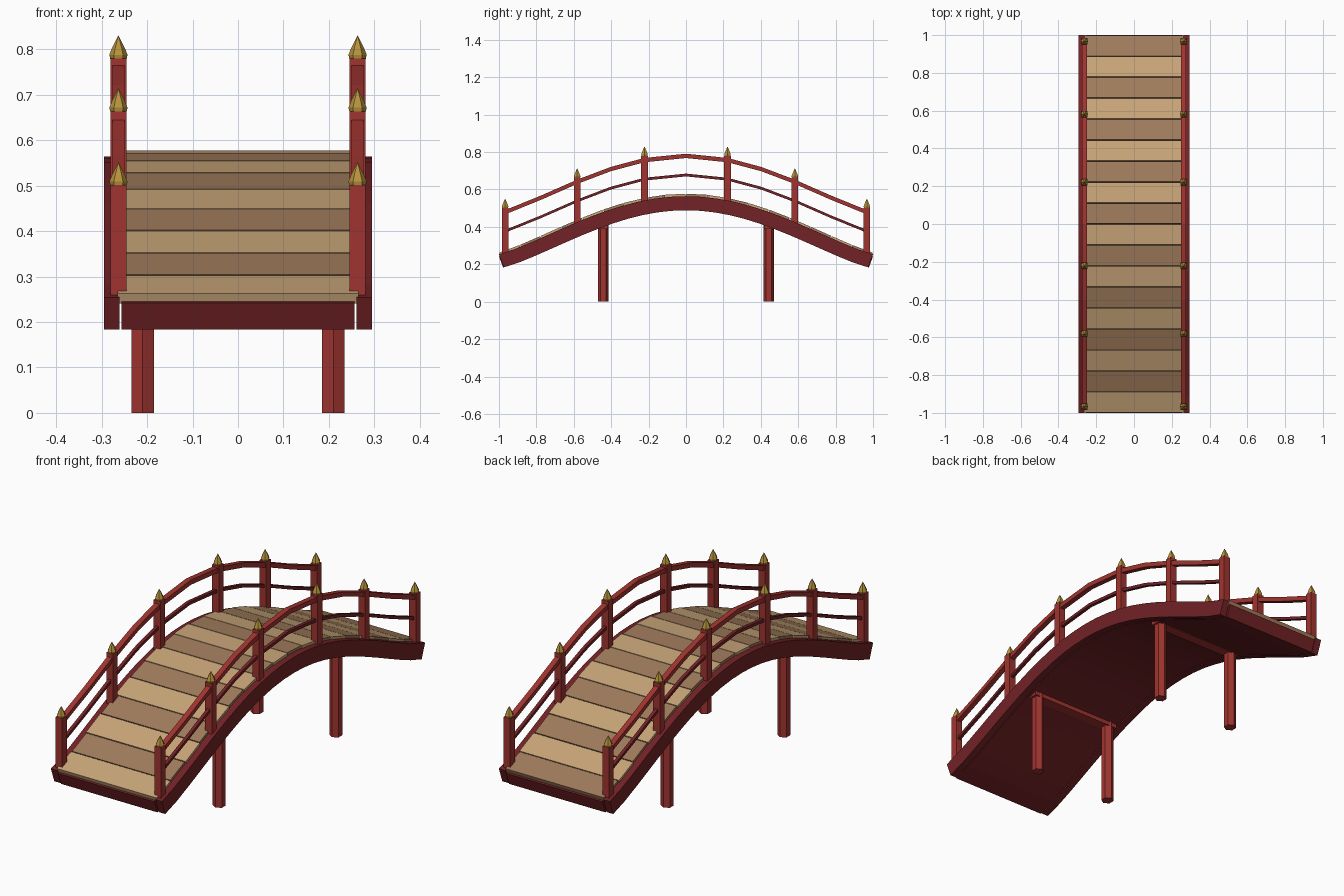
import bpy, bmesh, math
from mathutils import Matrix, Vector

if "Cube" in bpy.data.objects:
    bpy.data.objects.remove(bpy.data.objects["Cube"])


def material(name, rgb):
    m = bpy.data.materials.new(name)
    m.diffuse_color = (*rgb, 1)
    m.use_nodes = True
    m.node_tree.nodes["Principled BSDF"].inputs["Base Color"].default_value = m.diffuse_color
    return m


RED = material("red lacquer", (0.35, 0.034, 0.029))
DARK = material("dark red", (0.17, 0.016, 0.019))
LIGHT = material("light plank", (0.57, 0.37, 0.185))
BROWN = material("brown plank", (0.35, 0.20, 0.105))
GOLD = material("gold", (0.47, 0.29, 0.045))


def deck(y):
    """Height of the deck top along the arch."""
    return 0.266 + 0.31 * max(0.0, math.cos(math.pi * y / 2)) ** 1.2


def slope(y):
    y = max(-0.93, min(0.93, y))
    return (deck(y + 0.02) - deck(y - 0.02)) / 0.04


def finish(name, bm, mat):
    bmesh.ops.recalc_face_normals(bm, faces=bm.faces)
    me = bpy.data.meshes.new(name)
    bm.to_mesh(me)
    bm.free()
    me.materials.append(mat)
    ob = bpy.data.objects.new(name, me)
    bpy.context.collection.objects.link(ob)
    return ob


def loft(name, rings, mat):
    """Skin a list of rings; a one-point ring is a tip."""
    bm = bmesh.new()
    vs = [[bm.verts.new(p) for p in r] for r in rings]
    for a, b in zip(vs, vs[1:]):
        n = len(a)
        for i in range(n):
            j = (i + 1) % n
            bm.faces.new((a[i], a[j], b[0]) if len(b) == 1 else (a[i], a[j], b[j], b[i]))
    for r in (vs[0], vs[-1]):
        if len(r) > 2:
            bm.faces.new(r)
    return finish(name, bm, mat)


def box(name, loc, size, mat, tilt=0.0):
    bm = bmesh.new()
    m = Matrix.Translation(loc) @ Matrix.Rotation(tilt, 4, 'X') @ Matrix.Diagonal((*size, 1))
    bmesh.ops.create_cube(bm, size=1, matrix=m)
    return finish(name, bm, mat)


def ring(x, y, z, r, n, start=0.0):
    return [(x + r * math.cos(start + 2 * math.pi * i / n),
             y + r * math.sin(start + 2 * math.pi * i / n), z) for i in range(n)]


def arch_beam(name, x0, x1, top, depth, ys, mat, square_cut=True):
    """Beam following the arch, hung 'top' below the deck surface."""
    rings = []
    for y in ys:
        s = slope(y)
        d = Vector((0, -s, 1)).normalized() * depth if square_cut else Vector((0, 0, depth))
        z = deck(y) - top
        rings.append([(x0, y, z), (x1, y, z), (x1, y - d.y, z - d.z), (x0, y - d.y, z - d.z)])
    return loft(name, rings, mat)


# Soffit slab under the planks
fine = [-1 + i / 12 for i in range(25)]
arch_beam("deck_soffit", -0.256, 0.256, 0.024, 0.063, fine, DARK)

# Planks in alternating tones
for i in range(18):
    y = -1 + (i + 0.5) / 9
    a = math.atan(slope(y))
    c, s = math.cos(a), math.sin(a)
    t = 0.024
    half = 0.265 if i % 2 == 0 else 0.261
    box(f"deck_plank_{i + 1}", (0, y + s * t / 2, deck(y) - c * t / 2),
        (2 * half, 0.1075 / c, t), LIGHT if i % 2 == 0 else BROWN, a)

# Post stations, and rail nodes with one midpoint between posts
posts = [-0.967, -0.582, -0.222, 0.222, 0.582, 0.967]
nodes = [posts[0]]
for a, b in zip(posts, posts[1:]):
    nodes += [(a + b) / 2, b]

for side, sx in (("left", -1), ("right", 1)):
    # Side girder
    arch_beam(f"{side}_girder", sx * 0.261, sx * 0.295, 0.012, 0.075, fine, DARK)
    # Handrail and lower rail
    px = sx * 0.263
    arch_beam(f"{side}_handrail", px - 0.013, px + 0.013, -0.215, 0.023, nodes, RED, False)
    arch_beam(f"{side}_lower_rail", px - 0.008, px + 0.008, -0.109, 0.015, nodes, DARK, False)
    for k, y in enumerate(posts):
        # Railing post
        lo, hi = deck(y) - 0.018, deck(y) + 0.226
        box(f"{side}_post_{k + 1}", (px, y, (lo + hi) / 2), (0.035, 0.035, hi - lo), RED)
        # Pointed finial
        loft(f"{side}_finial_{k + 1}",
             [ring(px, y, hi - 0.001, 0.018, 6), ring(px, y, hi + 0.008, 0.020, 6),
              ring(px, y, hi + 0.022, 0.0145, 6), [(px, y, hi + 0.051)]], GOLD)
    # Hexagonal legs
    for end, y in (("front", -0.443), ("back", 0.443)):
        loft(f"{end}_{side}_leg",
             [ring(sx * 0.21, y, z, 0.0285, 6, math.pi / 2) for z in (0, 0.42)], RED)

# Cross beams on top of the legs
for end, y in (("front", -0.443), ("back", 0.443)):
    box(f"{end}_cross_beam", (0, y, 0.407), (0.49, 0.05, 0.036), RED)
